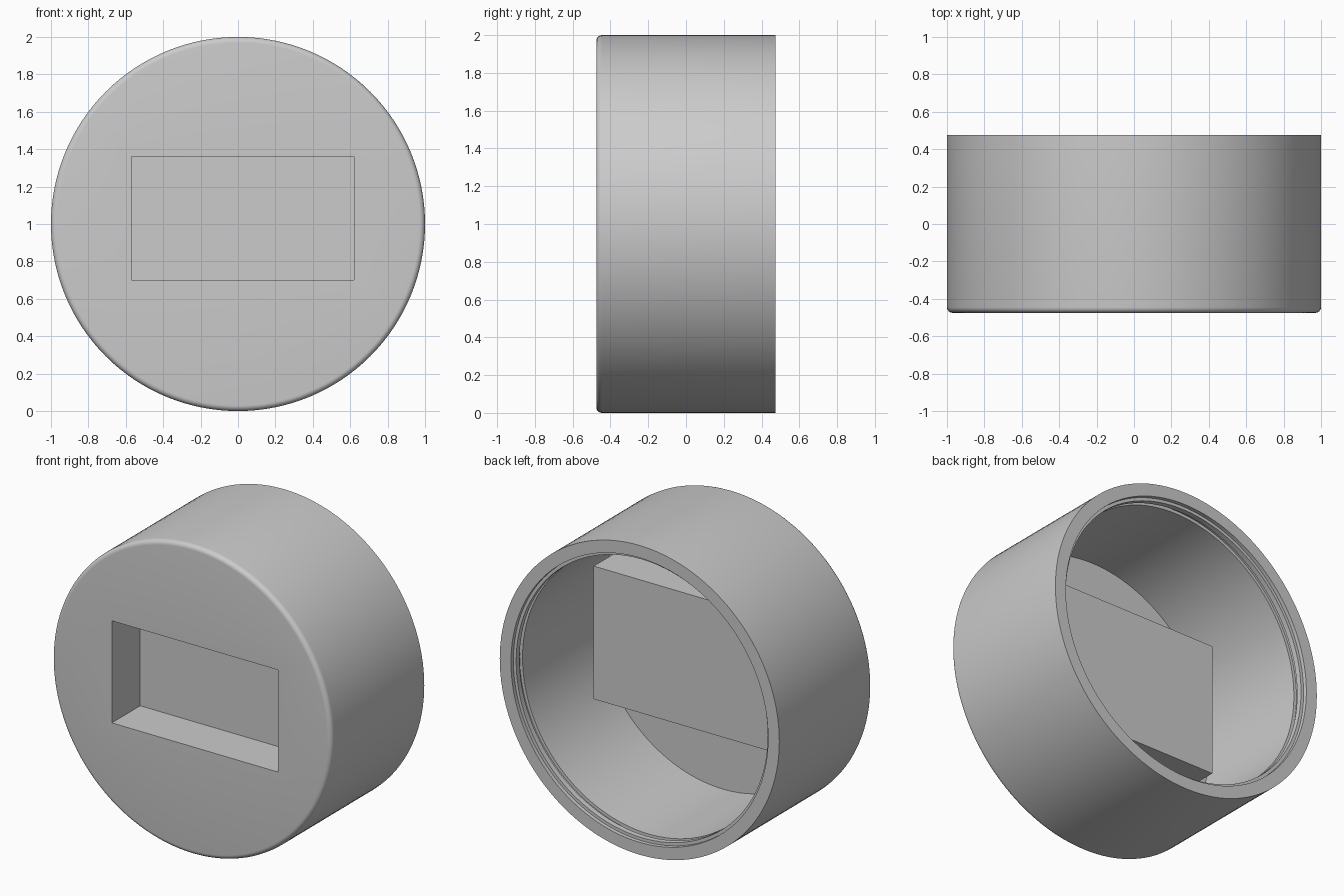
import bpy, bmesh, math
from mathutils import Vector, Matrix

old = bpy.data.objects.get("Cube")
if old:
    bpy.data.objects.remove(old, do_unlink=True)

GREY = (0.6, 0.6, 0.6, 1.0)
mat = bpy.data.materials.new("plain grey")
mat.use_nodes = True
mat.diffuse_color = GREY
mat.node_tree.nodes["Principled BSDF"].inputs["Base Color"].default_value = GREY

HALF = 0.475      # half the depth of the cap
FLOOR = -0.375    # inner floor
BORE = 0.9        # inner radius
GROOVE = 0.92     # radius of the rim recess and groove
FILLET = 0.03     # rounded front edge


def add_object(name, bm):
    bmesh.ops.recalc_face_normals(bm, faces=bm.faces[:])
    mesh = bpy.data.meshes.new(name)
    bm.to_mesh(mesh)
    bm.free()
    mesh.materials.append(mat)
    ob = bpy.data.objects.new(name, mesh)
    bpy.context.collection.objects.link(ob)
    return ob


def box(name, lo, hi):
    lo, hi = Vector(lo), Vector(hi)
    bm = bmesh.new()
    bmesh.ops.create_cube(bm, size=1, matrix=Matrix.Translation((lo + hi) / 2)
                          @ Matrix.Diagonal((*(hi - lo), 1)))
    return add_object(name, bm)


def boolean(target, tool, operation):
    mod = target.modifiers.new(operation, "BOOLEAN")
    mod.operation, mod.solver, mod.object = operation, "EXACT", tool
    bpy.context.view_layer.objects.active = target
    bpy.ops.object.modifier_apply(modifier=mod.name)
    bpy.data.objects.remove(tool, do_unlink=True)


# Round cap: (radius, y) profile spun around the y axis
profile = [(0, -HALF)]
for i in range(7):
    a = math.pi / 2 * i / 6
    profile.append((1 - FILLET + FILLET * math.sin(a),
                    -HALF + FILLET - FILLET * math.cos(a)))
profile += [(1, HALF), (GROOVE, HALF)]
# Stepped lip and groove just inside the open rim
for depth, r0, r1 in ((0.025, GROOVE, BORE), (0.06, BORE, GROOVE), (0.09, GROOVE, BORE)):
    profile += [(r0, HALF - depth), (r1, HALF - depth)]
profile += [(BORE, FLOOR), (0, FLOOR)]

bm = bmesh.new()
verts = [bm.verts.new((r, y, 1)) for r, y in profile]
edges = [bm.edges.new(pair) for pair in zip(verts, verts[1:])]
bmesh.ops.spin(bm, geom=verts + edges, cent=(0, 0, 1), axis=(0, 1, 0),
               angle=math.tau, steps=128, use_merge=False)
bmesh.ops.remove_doubles(bm, verts=bm.verts[:], dist=1e-4)
cap = add_object("round_cap", bm)

# Housing block on the inner floor, then the front pocket cut into it
boolean(cap, box("pocket_housing", (-0.67, -0.42, 0.6), (0.72, -0.085, 1.46)), "UNION")
boolean(cap, box("pocket_cutter", (-0.57, -0.6, 0.7), (0.62, -0.185, 1.36)), "DIFFERENCE")

# Smooth walls with crisp edges
bpy.ops.object.select_all(action="DESELECT")
cap.select_set(True)
bpy.context.view_layer.objects.active = cap
bpy.ops.object.shade_smooth_by_angle(angle=math.radians(30))
